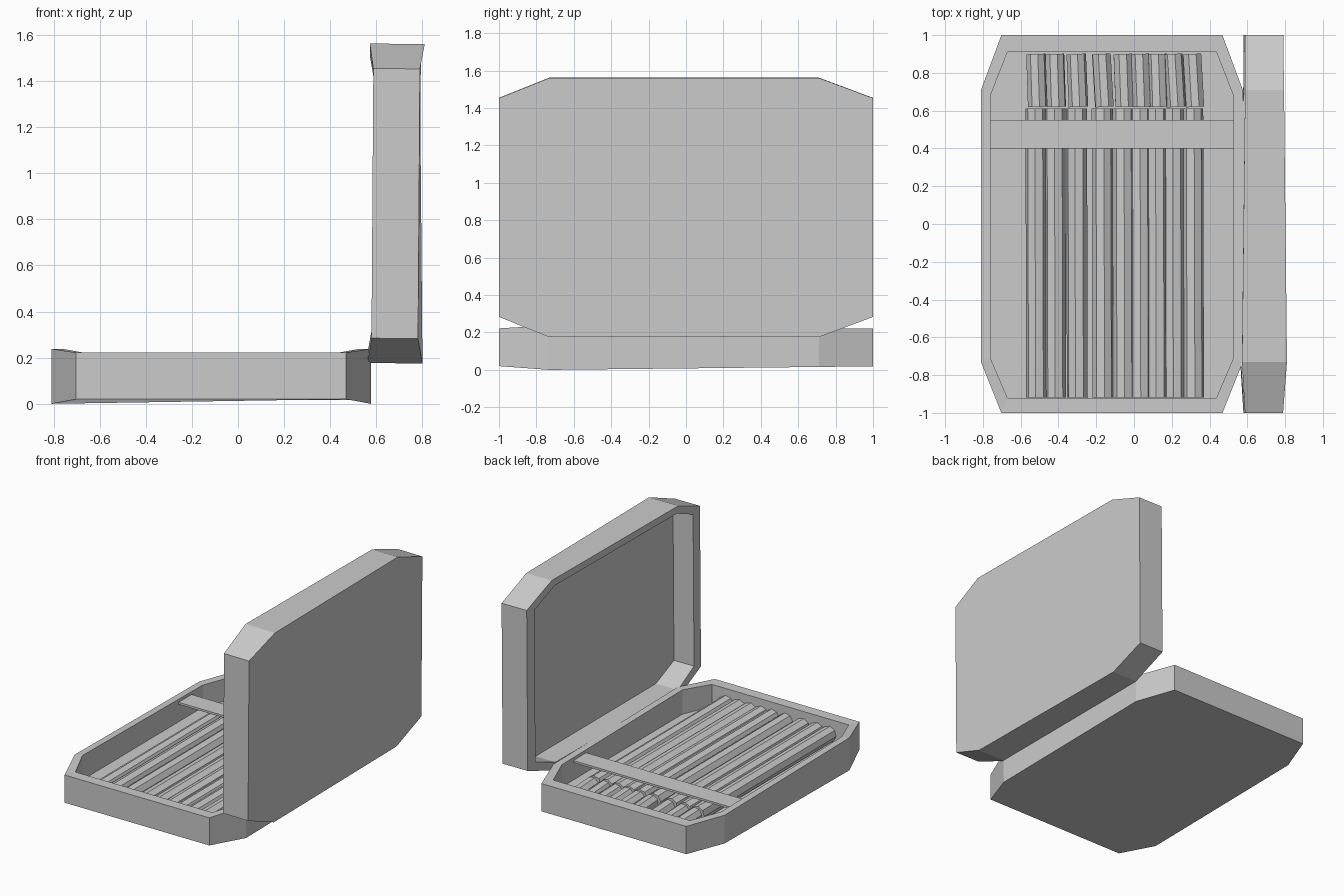
import bpy, bmesh, math, random
from mathutils import Vector, Matrix

random.seed(4)
if "Cube" in bpy.data.objects:
    bpy.data.objects.remove(bpy.data.objects["Cube"], do_unlink=True)

grey = bpy.data.materials.new("plain grey")
grey.use_nodes = True
COLOUR = (0.6, 0.6, 0.6, 1)
grey.diffuse_color = COLOUR
grey.node_tree.nodes["Principled BSDF"].inputs["Base Color"].default_value = COLOUR


def finish(name, bm):
    bmesh.ops.recalc_face_normals(bm, faces=bm.faces)
    mesh = bpy.data.meshes.new(name)
    bm.to_mesh(mesh)
    bm.free()
    mesh.materials.append(grey)
    obj = bpy.data.objects.new(name, mesh)
    bpy.context.collection.objects.link(obj)
    return obj


def octagon(cx, half, cut, front, front_cut, back, back_cut):
    """Chamfered rectangle in plan, counter-clockwise from the front left."""
    return [(cx - half + cut, front), (cx + half - cut, front),
            (cx + half, front_cut), (cx + half, back_cut),
            (cx + half - cut, back), (cx - half + cut, back),
            (cx - half, back_cut), (cx - half, front_cut)]


def rim_height(y):
    return 0.238 if -0.8 < y < -0.6 else 0.222


def base_height(y):
    return 0.02 if y < -0.9 else 0.011 * (y + 0.73)


def tray(name):
    """Open chamfered tray: outer wall, rim, inner wall and floor."""
    outer = octagon(-0.117, 0.693, 0.108, -1, -0.73, 1, 0.71)
    inner = octagon(-0.117, 0.643, 0.09, -0.92, -0.71, 0.91, 0.68)
    bm = bmesh.new()
    levels = [(outer, base_height), (outer, rim_height),
              (inner, rim_height), (inner, lambda y: 0.06)]
    rings = [[bm.verts.new((x, y, h(y))) for x, y in pts] for pts, h in levels]
    for lower, upper in zip(rings, rings[1:]):
        for i in range(8):
            j = (i + 1) % 8
            bm.faces.new((lower[i], lower[j], upper[j], upper[i]))
    bm.faces.new(rings[0])
    bm.faces.new(rings[-1])
    return finish(name, bm)


def rod(name, start, end, radius, roll):
    """Eight-sided rod between two points."""
    start, end = Vector(start), Vector(end)
    axis = end - start
    turn = axis.to_track_quat('Z', 'Y').to_matrix().to_4x4()
    bm = bmesh.new()
    bmesh.ops.create_cone(bm, cap_ends=True, segments=8, radius1=radius,
                          radius2=radius, depth=axis.length,
                          matrix=Matrix.Translation((start + end) / 2) @ turn
                          @ Matrix.Rotation(roll, 4, 'Z'))
    return finish(name, bm)


# Case: bottom tray and the same tray stood upright as the open lid
tray("case_bottom")
lid = tray("case_lid")
lid.rotation_euler.y = math.radians(-89.6)
lid.location = (0.806, 0, 0.985)

# Retaining strap across the tray
bm = bmesh.new()
bmesh.ops.create_cube(bm, size=1, matrix=Matrix.Translation((-0.117, 0.475, 0.195))
                      @ Matrix.Diagonal((1.286, 0.15, 0.015, 1)))
finish("retaining_strap", bm)

# Row of rods, each with a separate, slightly skewed tip
centres = [-0.515, -0.415, -0.3, -0.165, -0.055, 0.035, 0.125, 0.215, 0.315]
for i, x in enumerate(centres):
    roll = random.uniform(-0.2, 0.2)
    z = 0.117
    rod(f"rod_body_{i + 1}", (x, -0.918, z), (x - 0.004, 0.612, z), 0.056, roll)
    skew = random.uniform(0.008, 0.018)
    rod(f"rod_tip_{i + 1}", (x + skew / 2, 0.62, z - 0.004),
        (x - skew / 2, 0.9, z - 0.004), 0.052, roll + 0.3)
